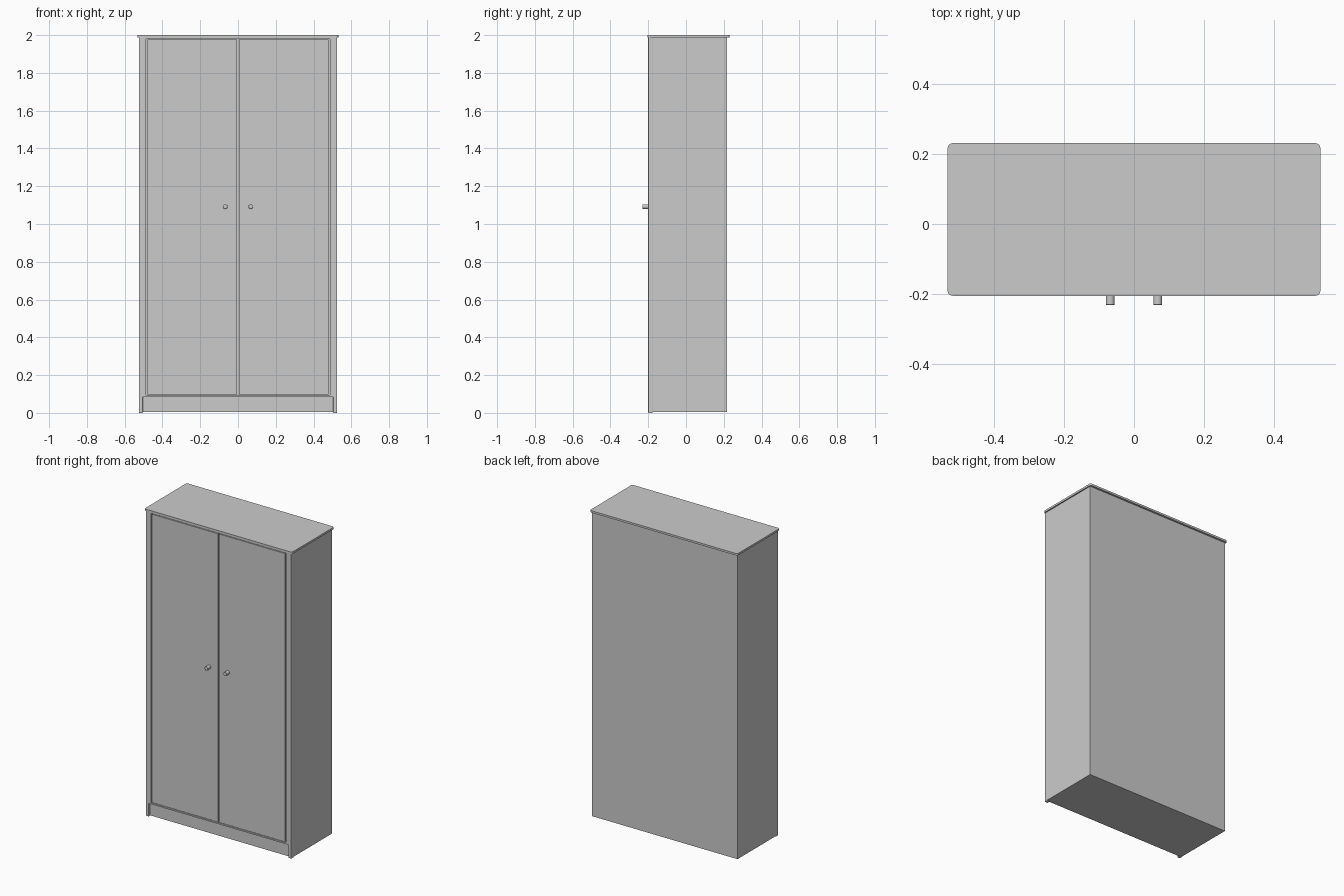
import bpy, math

if "Cube" in bpy.data.objects:
    bpy.data.objects.remove(bpy.data.objects["Cube"])


def box(name, x, y, z, bevel=0.0):
    bpy.ops.mesh.primitive_cube_add(size=1, location=[(a + b) / 2 for a, b in (x, y, z)])
    o = bpy.context.object
    o.name = name
    o.scale = [b - a for a, b in (x, y, z)]
    bpy.ops.object.transform_apply(location=False, rotation=False, scale=True)
    if bevel:
        m = o.modifiers.new("soft_edges", 'BEVEL')
        m.width = bevel
        m.segments = 2
    return o


W, FRONT, BACK = 0.524, -0.2, 0.218

# Carcass behind the doors
box("carcass", (-W, W), (-0.178, BACK), (0.004, 1.988))

# Top board with rounded plan corners
top = box("top_board", (-0.532, 0.532), (-0.205, 0.231), (1.987, 2.0))
bev = top.modifiers.new("round_corners", 'BEVEL')
bev.width = 0.014
bev.segments = 4
bev.limit_method = 'WEIGHT'
weights = top.data.attributes.new("bevel_weight_edge", 'FLOAT', 'EDGE')
for e in top.data.edges:
    a, b = (top.data.vertices[i].co for i in e.vertices)
    weights.data[e.index].value = 1.0 if abs(a.z - b.z) > 0.005 else 0.0

# Rails above and below the doors, and the recessed plinth
box("top_rail", (-0.487, 0.487), (FRONT, -0.177), (1.98, 1.988))
box("bottom_rail", (-0.487, 0.487), (FRONT, -0.177), (0.085, 0.094))
box("plinth", (-0.504, 0.504), (-0.188, -0.177), (0.004, 0.086))

for s, side in ((-1, "left"), (1, "right")):
    def span(a, b):
        return tuple(sorted((s * a, s * b)))
    # Side frame: outer post to the floor, inner strip above the plinth
    box(side + "_post", span(0.504, W), (FRONT, -0.177), (0, 1.988), 0.002)
    box(side + "_stile", span(0.486, 0.505), (FRONT, -0.177), (0.085, 1.988))
    # Door
    box(side + "_door", span(0.004, 0.478), (FRONT, -0.177), (0.098, 1.976))
    # Round knob
    bpy.ops.mesh.primitive_cylinder_add(vertices=24, radius=0.0125, depth=0.04,
                                        location=(s * 0.068, -0.211, 1.092),
                                        rotation=(math.pi / 2, 0, 0))
    knob = bpy.context.object
    knob.name = side + "_knob"
    m = knob.modifiers.new("rim", 'BEVEL')
    m.width = 0.0015
    m.segments = 2
    m.limit_method = 'ANGLE'
    bpy.ops.object.shade_smooth_by_angle()
